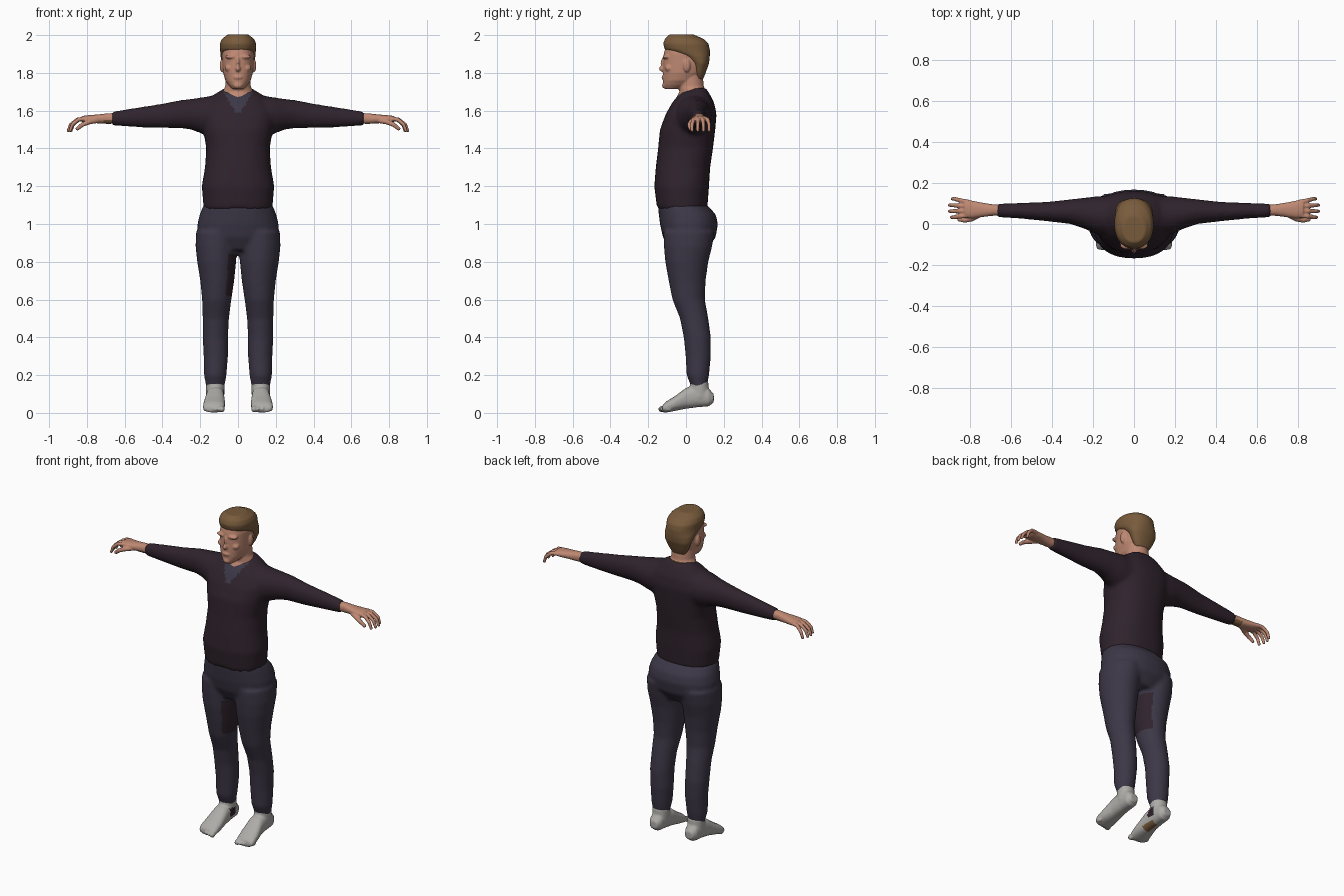
import bpy, bmesh, math
from mathutils import Vector, Matrix

cube = bpy.data.objects.get("Cube")
if cube:
    bpy.data.objects.remove(cube)


def material(name, rgb):
    m = bpy.data.materials.new(name)
    m.use_nodes = True
    m.diffuse_color = (*rgb, 1)
    m.node_tree.nodes["Principled BSDF"].inputs["Base Color"].default_value = (*rgb, 1)
    return m


SHIRT = material("dark plum cloth", (.029, .017, .026))
TROUSERS = material("slate cloth", (.046, .038, .062))
SKIN = material("skin", (.52, .25, .17))
HAIR = material("brown hair", (.19, .105, .045))
SOCK = material("pale grey sock", (.42, .41, .39))


def bridge(bm, loops):
    """Skin a stack of vertex loops and cap both ends."""
    for low, high in zip(loops, loops[1:]):
        for i in range(len(low)):
            j = (i + 1) % len(low)
            bm.faces.new((low[i], low[j], high[j], high[i]))
    bm.faces.new(loops[0][::-1])
    bm.faces.new(loops[-1])


def loft(bm, axis, rings, power=2.0, side=1, sides=32):
    """Rounded sections along an axis: (position, min, max, min, max)."""
    loops = []
    for t, a0, a1, b0, b1 in rings:
        loop = []
        for i in range(sides):
            ang = math.tau * i / sides
            c, s = math.cos(ang), math.sin(ang)
            a = (a0 + a1) / 2 + (a1 - a0) / 2 * math.copysign(abs(c) ** (2 / power), c)
            b = (b0 + b1) / 2 + (b1 - b0) / 2 * math.copysign(abs(s) ** (2 / power), s)
            x, y, z = {"x": (t, a, b), "y": (a, t, b), "z": (a, b, t)}[axis]
            loop.append(bm.verts.new((x * side, y, z)))
        loops.append(loop)
    bridge(bm, loops)


def even(rings):
    """Expand (height, half width, back, front) into symmetric sections."""
    return [(z, -w, w, y0, y1) for z, w, y0, y1 in rings]


def blob(bm, centre, size, side=1):
    """An ellipsoid."""
    x, y, z = centre
    mat = Matrix.Translation((x * side, y, z)) @ Matrix.Diagonal((*size, 1))
    bmesh.ops.create_uvsphere(bm, u_segments=16, v_segments=10, radius=1, matrix=mat)


def finger(bm, path, radius, side):
    """A tapering tube with a rounded tip."""
    pts = [Vector((x * side, y, z)) for x, y, z in path]
    loops = []
    for k, p in enumerate(pts):
        way = pts[min(k + 1, len(pts) - 1)] - pts[max(k - 1, 0)]
        turn = way.to_track_quat("Z", "Y")
        r = radius * (1 - .1 * k)
        loops.append([bm.verts.new(p + turn @ Vector((r * math.cos(math.tau * i / 10),
                                                     r * math.sin(math.tau * i / 10), 0)))
                      for i in range(10)])
    bridge(bm, loops)
    blob(bm, pts[-1], (r, r, r))


def fuse(name, bm, voxel, rounds, mats, rule=None):
    """Merge overlapping forms into one smooth skin and colour it by rule."""
    bmesh.ops.recalc_face_normals(bm, faces=bm.faces)
    mesh = bpy.data.meshes.new(name)
    bm.to_mesh(mesh)
    bm.free()
    obj = bpy.data.objects.new(name, mesh)
    bpy.context.collection.objects.link(obj)
    remesh = obj.modifiers.new("fuse", "REMESH")
    remesh.mode, remesh.voxel_size = "VOXEL", voxel
    soften = obj.modifiers.new("soften", "SMOOTH")
    soften.factor, soften.iterations = .5, rounds
    graph = bpy.context.evaluated_depsgraph_get()
    obj.data = bpy.data.meshes.new_from_object(obj.evaluated_get(graph))
    obj.modifiers.clear()
    obj.data.materials.clear()
    for m in mats:
        obj.data.materials.append(m)
    for p in obj.data.polygons:
        p.use_smooth = True
        p.material_index = rule(p.center, p.normal) if rule else 0
    return obj


# Sweater: trunk and both sleeves, with a small panel below the neckline
bm = bmesh.new()
loft(bm, "z", even([(1.08, .182, -.153, .113), (1.2, .192, -.168, .122), (1.3, .175, -.16, .128),
                    (1.4, .168, -.148, .143), (1.5, .185, -.138, .155), (1.58, .2, -.108, .162),
                    (1.64, .17, -.075, .15), (1.69, .12, -.035, .125), (1.72, .07, .02, .105)]), 2.3)
for s in (1, -1):
    loft(bm, "x", [(.08, -.06, .14, 1.46, 1.69), (.18, -.05, .135, 1.475, 1.672),
                   (.25, -.02, .127, 1.5, 1.662), (.31, 0, .12, 1.508, 1.655),
                   (.42, .013, .108, 1.508, 1.634), (.55, .026, .103, 1.513, 1.614),
                   (.67, .033, .099, 1.522, 1.594)], side=s)
fuse("sweater", bm, .012, 5, [SHIRT, TROUSERS],
     lambda c, n: int(c.y < 0 and c.z > 1.59 and abs(c.x) < (c.z - 1.57) * .6))

# Trousers: hips and both legs, with a dark patch on the right inner thigh
bm = bmesh.new()
loft(bm, "z", even([(.86, .12, -.085, .11), (.93, .214, -.122, .157), (1, .215, -.138, .169),
                    (1.05, .203, -.144, .158), (1.1, .183, -.15, .113)]), 2.2)
for s in (1, -1):
    loft(bm, "z", [(.12, .075, .166, .035, .108), (.2, .061, .18, .003, .122), (.3, .053, .182, -.002, .132),
                   (.4, .053, .187, -.012, .132), (.5, .048, .187, -.032, .118), (.6, .035, .19, -.072, .1),
                   (.7, .02, .2, -.092, .104), (.8, .01, .216, -.11, .118), (.88, .004, .225, -.117, .138),
                   (.96, 0, .222, -.12, .152)], side=s)
fuse("trousers", bm, .011, 4, [TROUSERS, SHIRT],
     lambda c, n: int(c.x < 0 and n.x > .6 and .62 < c.z < .84))

# Feet in socks: sole, ankle and toe bumps
for s, label in ((1, "left"), (-1, "right")):
    bm = bmesh.new()
    loft(bm, "y", [(-.125, .078, .178, .003, .04), (-.105, .07, .186, .002, .06), (-.06, .068, .182, .01, .088),
                   (0, .072, .17, .022, .132), (.06, .075, .166, .03, .15), (.12, .08, .162, .035, .13),
                   (.147, .095, .146, .055, .1)], 2.4, s)
    loft(bm, "z", [(.08, .073, .168, .02, .125), (.165, .07, .17, .022, .118)], side=s)
    for k in range(5):
        r = .017 if k == 0 else .012
        blob(bm, (.085 + k * .022, -.127 + k * k * .002, .02), (r * .9, .02, r), s)
    fuse(label + "_foot", bm, .006, 3, [SOCK, HAIR, SHIRT],
         lambda c, n: 0 if c.x > 0 else
         1 if n.z < -.5 and c.x > -.125 and -.02 < c.y < .06 else
         2 if n.x > .6 and .07 < c.z < .12 and .03 < c.y < .08 else 0)

# Hands: wrist, palm, four curled fingers and a thumb
for s, label in ((1, "left"), (-1, "right")):
    bm = bmesh.new()
    loft(bm, "x", [(.62, .042, .092, 1.532, 1.588), (.69, .04, .096, 1.53, 1.586), (.74, .034, .104, 1.533, 1.58),
                   (.79, .028, .114, 1.535, 1.576), (.825, .033, .116, 1.54, 1.572)], 2.3, s)
    for k, reach in enumerate((.9, 1, 1, .85)):
        y, spread = .043 + k * .021, (k - 1.2) * .009
        finger(bm, [(.805, y, 1.557), (.805 + .045 * reach, y + spread * .5, 1.553),
                    (.805 + .08 * reach, y + spread, 1.527), (.805 + .093 * reach, y + spread, 1.495)], .0125, s)
    finger(bm, [(.75, .048, 1.548), (.79, .025, 1.54), (.825, .018, 1.525), (.85, .022, 1.505)], .015, s)
    fuse(label + "_hand", bm, .0045, 2, [SKIN, HAIR],
         lambda c, n: int(-.715 < c.x < 0 and n.z < -.2))

# Head and neck, with facial relief and ears; the neck base is brown
bm = bmesh.new()
loft(bm, "z", even([(1.62, .08, -.07, .1), (1.66, .088, -.055, .115), (1.7, .082, -.035, .108),
                    (1.73, .067, -.04, .094), (1.8, .064, -.04, .088)]))
loft(bm, "z", even([(1.715, .03, -.112, -.03), (1.735, .05, -.122, .03), (1.76, .067, -.122, .06),
                    (1.8, .079, -.122, .09), (1.85, .083, -.121, .11), (1.9, .085, -.118, .114),
                    (1.95, .078, -.105, .1), (1.975, .05, -.07, .07)]), 2.2)
blob(bm, (0, -.122, 1.822), (.014, .022, .016))
blob(bm, (0, -.118, 1.85), (.009, .017, .035))
blob(bm, (0, -.117, 1.776), (.026, .013, .011))
blob(bm, (0, -.113, 1.733), (.024, .014, .016))
for s in (1, -1):
    blob(bm, (.035, -.105, 1.885), (.034, .019, .011), s)
    blob(bm, (.045, -.09, 1.825), (.025, .022, .02), s)
    blob(bm, (.086, .004, 1.838), (.011, .019, .034), s)
fuse("head", bm, .005, 3, [SKIN, HAIR],
     lambda c, n: int(c.z < 1.7 + c.y * .25 and (c.y > 0 or abs(c.x) > .055)))

# Hair: a flat-topped cap running down to the nape
bm = bmesh.new()
loft(bm, "z", even([(1.765, .045, .045, .09), (1.8, .066, .04, .104), (1.85, .086, .028, .122),
                    (1.885, .092, -.02, .126), (1.905, .094, -.075, .126), (1.925, .095, -.113, .126),
                    (1.955, .096, -.121, .119), (1.98, .085, -.112, .094), (2.003, .055, -.09, .04)]), 2.2)
fuse("hair", bm, .007, 3, [HAIR])
